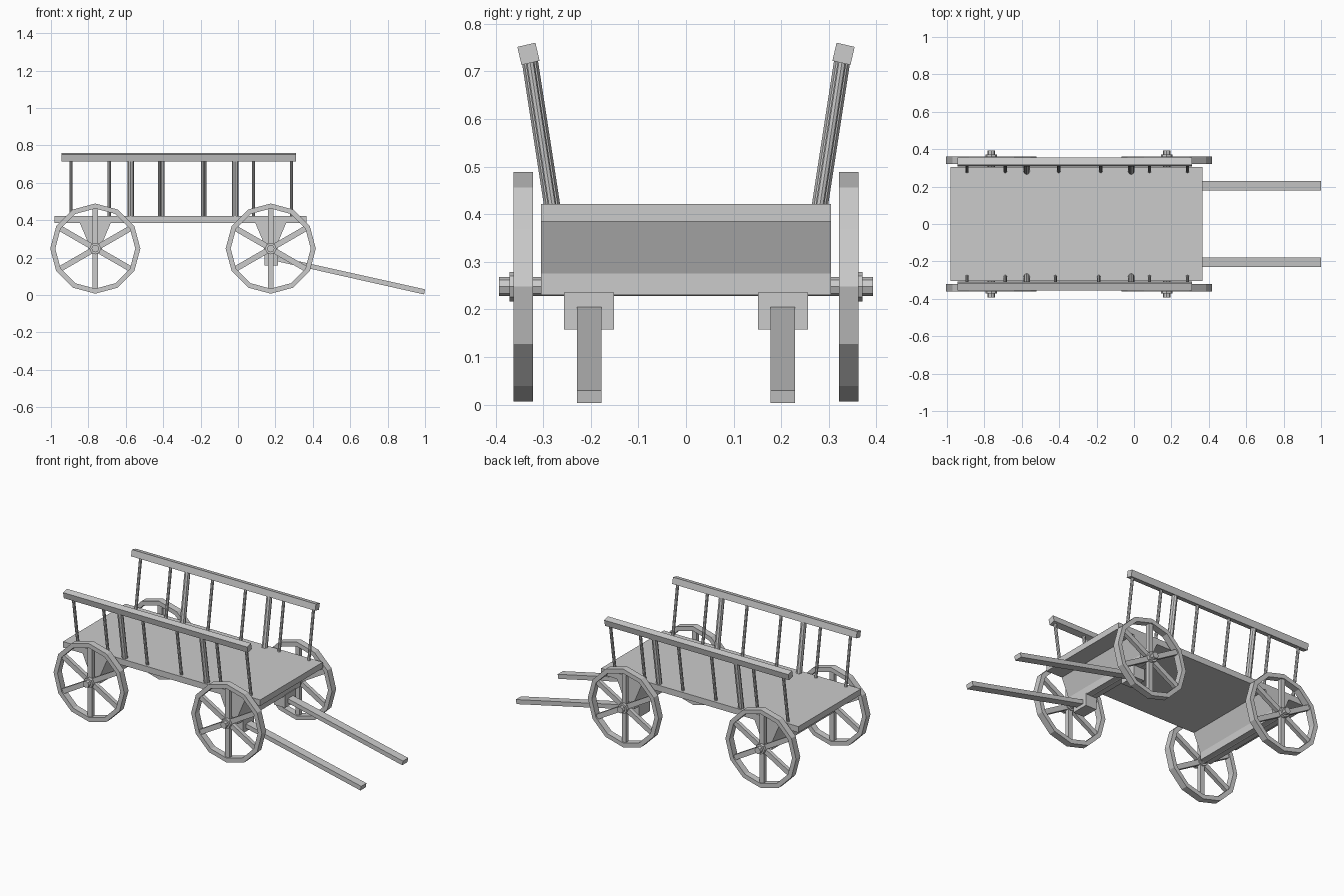
import bpy, bmesh, math
from mathutils import Vector, Matrix

if "Cube" in bpy.data.objects:
    bpy.data.objects.remove(bpy.data.objects["Cube"])


def finish(name, bm):
    bmesh.ops.recalc_face_normals(bm, faces=bm.faces)
    me = bpy.data.meshes.new(name)
    bm.to_mesh(me)
    bm.free()
    ob = bpy.data.objects.new(name, me)
    bpy.context.collection.objects.link(ob)
    return ob


def add_box(bm, centre, size, rot=Matrix()):
    m = Matrix.Translation(centre) @ rot @ Matrix.Diagonal((*size, 1))
    bmesh.ops.create_cube(bm, size=1, matrix=m)


def add_rod(bm, a, b, radius, sides):
    a, b = Vector(a), Vector(b)
    d = b - a
    m = Matrix.Translation((a + b) / 2) @ d.to_track_quat('Z', 'Y').to_matrix().to_4x4()
    bmesh.ops.create_cone(bm, cap_ends=True, segments=sides, radius1=radius,
                          radius2=radius, depth=d.length, matrix=m)


def box(name, centre, size, rot=Matrix()):
    bm = bmesh.new()
    add_box(bm, centre, size, rot)
    return finish(name, bm)


def prism(name, profile, y0, y1):
    # extrude an x/z profile along y
    bm = bmesh.new()
    f = bm.faces.new([bm.verts.new((x, y0, z)) for x, z in profile])
    ext = bmesh.ops.extrude_face_region(bm, geom=[f])
    vs = [v for v in ext['geom'] if isinstance(v, bmesh.types.BMVert)]
    bmesh.ops.translate(bm, verts=vs, vec=(0, y1 - y0, 0))
    return finish(name, bm)


AXLES = {'rear': -0.763, 'front': 0.175}
HUB_Z = 0.248


def wheel(name, cx, side):
    bm = bmesh.new()
    # twelve-sided rim
    rings = []
    for k in range(12):
        a = k * math.pi / 6
        rings.append([bm.verts.new((cx + r * math.sin(a), side * y, HUB_Z + r * math.cos(a)))
                      for r, y in ((0.241, 0.321), (0.241, 0.362), (0.214, 0.362), (0.214, 0.321))])
    for k in range(12):
        p, q = rings[k], rings[(k + 1) % 12]
        for i in range(4):
            j = (i + 1) % 4
            bm.faces.new((p[i], p[j], q[j], q[i]))
    # six spokes
    for k in range(6):
        rot = Matrix.Rotation(k * math.pi / 3, 4, 'Y')
        c = Vector((cx, side * 0.3415, HUB_Z)) + rot @ Vector((0, 0, 0.112))
        add_box(bm, c, (0.03, 0.024, 0.212), rot)
    # hub
    add_rod(bm, (cx, side * 0.322, HUB_Z), (cx, side * 0.371, HUB_Z), 0.031, 8)
    finish(name, bm)


# flat bed
box('bed', (-0.3075, 0, 0.403), (1.345, 0.61, 0.037))

for label, cx in AXLES.items():
    # tapered bolster beam and axle
    prism(label + '_bolster', [(cx - 0.083, 0.386), (cx + 0.083, 0.386), (cx + 0.036, 0.275),
                               (cx + 0.036, 0.23), (cx - 0.036, 0.23), (cx - 0.036, 0.275)],
          -0.305, 0.305)
    bm = bmesh.new()
    add_rod(bm, (cx, -0.393, HUB_Z), (cx, 0.393, HUB_Z), 0.02, 8)
    finish(label + '_axle', bm)
    for side, s in (('right', -1), ('left', 1)):
        wheel(f'{label}_{side}_wheel', cx, s)

for side, s in (('right', -1), ('left', 1)):
    # shaft bracket and pulling shaft
    box(side + '_shaft_bracket', (0.178, s * 0.204, 0.197), (0.074, 0.105, 0.078))
    prism(side + '_shaft', [(0.2, 0.182), (0.2, 0.208), (1.0, 0.03), (0.995, 0.003)],
          s * 0.178, s * 0.229)

    # slanted top rail
    box(side + '_top_rail', (-0.3175, s * 0.331, 0.737), (1.255, 0.039, 0.039),
        Matrix.Rotation(-s * math.radians(13), 4, 'X'))

    # thin rungs and thick stakes leaning outward
    mid = (-0.42, -0.188) if s < 0 else (-0.402, -0.177)
    rungs = [(x, 0.009) for x in (-0.893, -0.688, *mid, 0.083, 0.286)]
    stakes = [(x, 0.017) for x in (-0.574, -0.015)]
    for name, posts in (('rungs', rungs), ('stakes', stakes)):
        bm = bmesh.new()
        for x, r in posts:
            add_rod(bm, (x, s * 0.28, 0.41), (x, s * 0.329, 0.728), r, 8)
        finish(f'{side}_{name}', bm)
